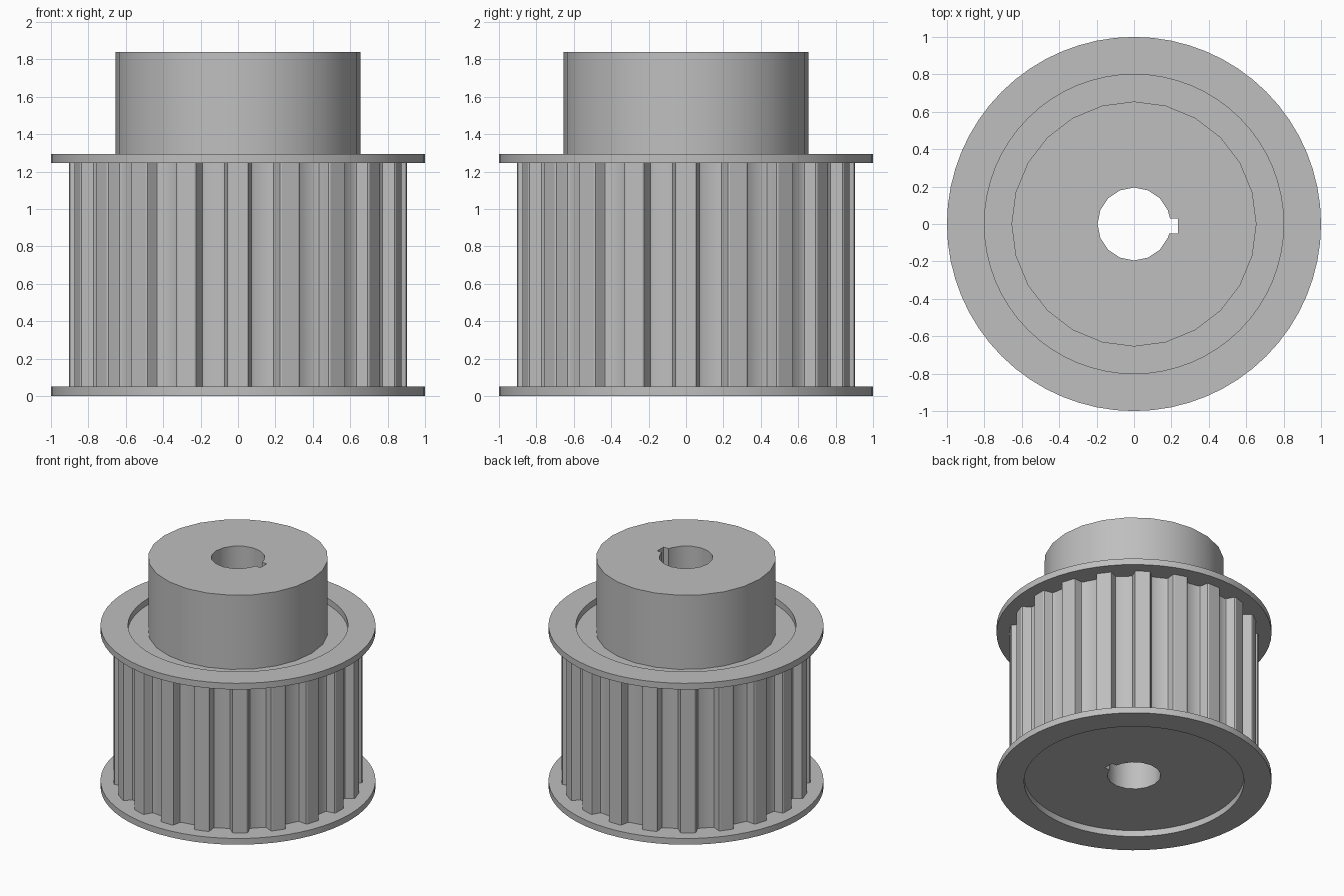
import bpy
import bmesh
from math import cos, sin, pi, sqrt
from mathutils import Vector

cube = bpy.data.objects.get("Cube")
if cube:
    bpy.data.objects.remove(cube, do_unlink=True)

GREY = (0.52, 0.52, 0.52, 1.0)
metal = bpy.data.materials.new("grey_metal")
metal.use_nodes = True
metal.diffuse_color = GREY
metal.node_tree.nodes["Principled BSDF"].inputs["Base Color"].default_value = GREY

TEETH = 20
FLANGE = 0.05      # flange thickness
TOP = 1.245        # top of the toothed body


def circle(radius, sides):
    return [(radius * cos(2 * pi * i / sides), radius * sin(2 * pi * i / sides))
            for i in range(sides)]


def toothed_outline():
    # half of one tooth as (half width, radius), from root to tip
    half = [(0.083, 0.826), (0.071, 0.834), (0.067, 0.845),
            (0.060, 0.885), (0.056, 0.898), (0.047, 0.904)]
    tooth = [(-w, r) for w, r in half] + [(w, r) for w, r in reversed(half)]
    points = []
    for i in range(TEETH):
        a = 2 * pi * i / TEETH
        for w, r in tooth:
            points.append((r * cos(a) - w * sin(a), r * sin(a) + w * cos(a)))
    return points


def bore_outline():
    # round bore with a rectangular keyway on the +x side
    radius, low, high, depth = 0.195, -0.05, 0.03, 0.235
    arc = [p for p in circle(radius, 16) if p[0] < 0.185]
    key = [(sqrt(radius**2 - low**2), low), (depth, low),
           (depth, high), (sqrt(radius**2 - high**2), high)]
    return arc + key


def ring_prism(name, outer, inner, bottom, top):
    """Extrude the area between two outlines."""
    bm = bmesh.new()
    edges = []
    for outline in (outer, inner):
        verts = [bm.verts.new((x, y, bottom)) for x, y in outline]
        edges += [bm.edges.new((v, verts[i - 1])) for i, v in enumerate(verts)]
    bmesh.ops.triangle_fill(bm, use_beauty=True, edges=edges, normal=Vector((0, 0, -1)))
    result = bmesh.ops.extrude_face_region(bm, geom=bm.faces[:], use_keep_orig=True)
    moved = [g for g in result["geom"] if isinstance(g, bmesh.types.BMVert)]
    bmesh.ops.translate(bm, verts=moved, vec=(0, 0, top - bottom))
    bmesh.ops.recalc_face_normals(bm, faces=bm.faces[:])
    mesh = bpy.data.meshes.new(name)
    bm.to_mesh(mesh)
    bm.free()
    mesh.materials.append(metal)
    obj = bpy.data.objects.new(name, mesh)
    bpy.context.collection.objects.link(obj)
    bpy.ops.object.select_all(action="DESELECT")
    obj.select_set(True)
    bpy.context.view_layer.objects.active = obj
    bpy.ops.object.shade_smooth_by_angle(angle=pi / 6)
    return obj


# Toothed body and hub share the keyed bore
bore = bore_outline()
ring_prism("toothed_body", toothed_outline(), bore, FLANGE, TOP)
ring_prism("hub", circle(0.655, 24), bore, TOP, 1.84)

# Flange rings, leaving a shallow recess at each end
for name, z in (("bottom_flange", 0.0), ("top_flange", TOP)):
    ring_prism(name, circle(1.0, 64), circle(0.8, 64), z, z + FLANGE)
